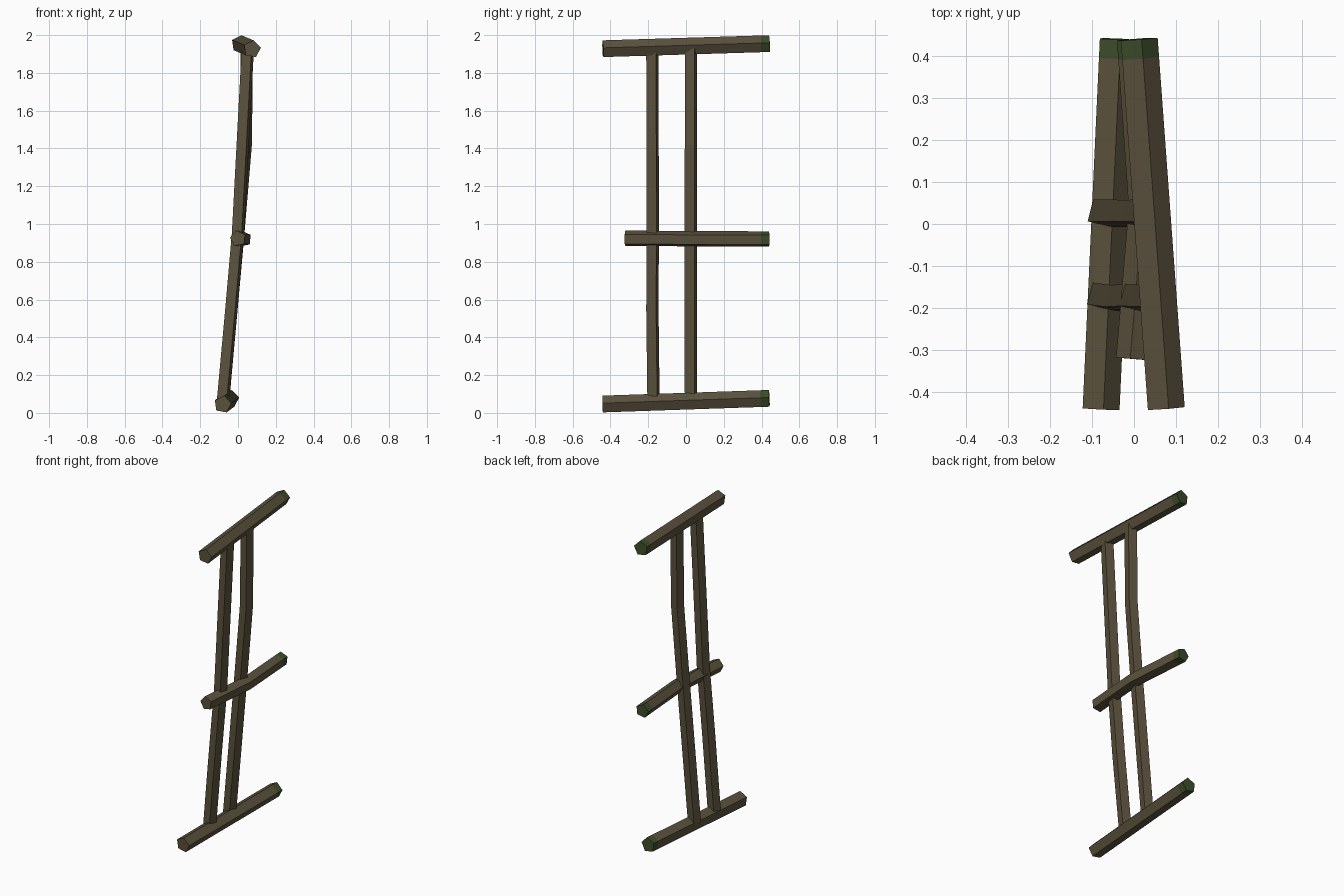
import bpy, bmesh, math
from mathutils import Vector

if "Cube" in bpy.data.objects:
    bpy.data.objects.remove(bpy.data.objects["Cube"])


def material(name, color):
    m = bpy.data.materials.new(name)
    m.diffuse_color = (*color, 1)
    m.use_nodes = True
    m.node_tree.nodes["Principled BSDF"].inputs["Base Color"].default_value = m.diffuse_color
    return m


WOOD = material("weathered_wood", (0.105, 0.085, 0.047))
MOSS = material("moss_green", (0.046, 0.074, 0.023))
MOSS_Y = 0.395  # back ends beyond this depth are mossy


def rough_beam(name, points, radius, sides, phase, up):
    """Sweep a low-poly cross-section along a path; phase is in degrees."""
    pts = [Vector(p) for p in points]
    bm = bmesh.new()
    rings = []
    for i, p in enumerate(pts):
        n = (pts[min(i + 1, len(pts) - 1)] - pts[max(i - 1, 0)]).normalized()
        u = (Vector((1, 0, 0)) - n * n.x).normalized()
        v = n.cross(u)
        if v.dot(Vector(up)) < 0:
            v = -v
        ring = []
        for k in range(sides):
            a = math.radians(phase + 360 * k / sides)
            ring.append(bm.verts.new(p + radius * (u * math.cos(a) + v * math.sin(a))))
        rings.append(ring)
    for a, b in zip(rings, rings[1:]):
        for k in range(sides):
            j = (k + 1) % sides
            bm.faces.new((a[k], a[j], b[j], b[k]))
    bm.faces.new(rings[0])
    bm.faces.new(rings[-1])
    bmesh.ops.recalc_face_normals(bm, faces=bm.faces)
    for f in bm.faces:
        f.material_index = int(f.calc_center_median().y > MOSS_Y)
    me = bpy.data.meshes.new(name)
    bm.to_mesh(me)
    bm.free()
    me.materials.append(WOOD)
    me.materials.append(MOSS)
    ob = bpy.data.objects.new(name, me)
    bpy.context.collection.objects.link(ob)


def rail(name, points, radius, phase):
    """Five-sided rail along y with an extra ring where the moss begins."""
    a, b = Vector(points[-2]), Vector(points[-1])
    ring = a.lerp(b, (MOSS_Y - a.y) / (b.y - a.y))
    rough_beam(name, points[:-1] + [ring, b], radius, 5, phase, (0, 0, 1))


# Horizontal rails
rail("top_rail", [(0.0745, -0.44, 1.926), (0.01, 0.441, 1.953)], 0.047, 80)
rail("middle_rail", [(0.0, -0.322, 0.923), (0.03, 0.04, 0.921), (0.002, 0.44, 0.919)], 0.043, 30)
rail("bottom_rail", [(-0.081, -0.441, 0.045), (-0.04, 0.441, 0.075)], 0.047, 80)

# Upright posts, square and slightly twisted
rough_beam("front_post", [(-0.080, -0.172, 0.06), (-0.035, -0.178, 0.55), (0.0, -0.176, 0.95),
                          (0.052, -0.178, 1.93)], 0.038, 4, 31, (0, 1, 0))
rough_beam("back_post", [(-0.078, 0.026, 0.07), (-0.001, 0.025, 0.92), (0.041, 0.026, 1.42),
                         (0.047, 0.026, 1.94)], 0.038, 4, 31, (0, 1, 0))
